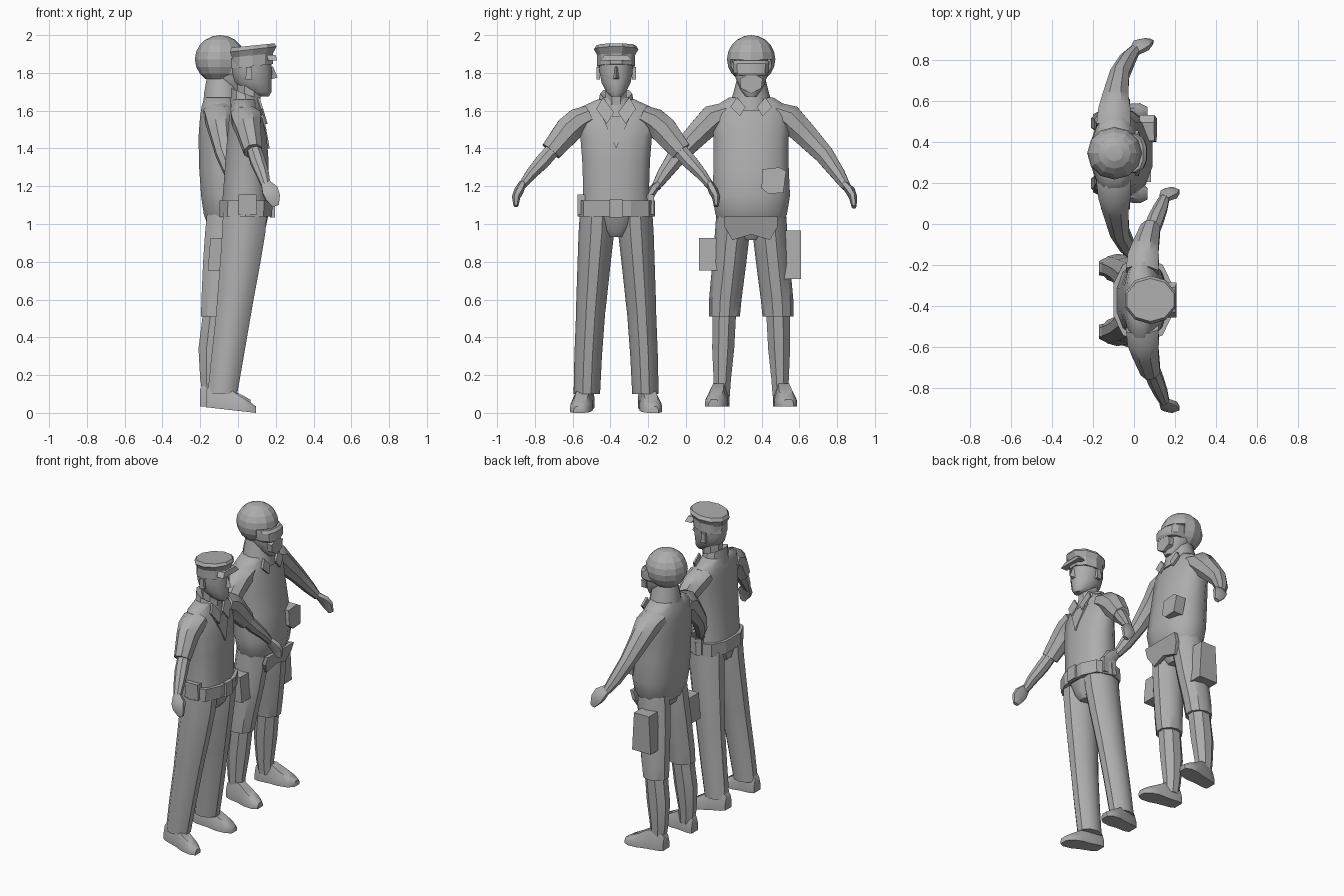
import bpy, bmesh, math
from mathutils import Vector

grey = bpy.data.materials.new("plain_grey")
grey.diffuse_color = (0.42, 0.42, 0.42, 1)


def finish(name, bm, angle=35):
    """Smooth shade below the angle, keep harder edges sharp."""
    bmesh.ops.recalc_face_normals(bm, faces=bm.faces)
    for f in bm.faces:
        f.smooth = True
    for e in bm.edges:
        e.smooth = len(e.link_faces) == 2 and e.calc_face_angle(0) < math.radians(angle)
    me = bpy.data.meshes.new(name)
    bm.to_mesh(me)
    bm.free()
    me.materials.append(grey)
    ob = bpy.data.objects.new(name, me)
    bpy.context.collection.objects.link(ob)
    return ob


def skin(name, rings, angle=35):
    """Bridge a list of point rings and cap both ends."""
    bm = bmesh.new()
    vs = [[bm.verts.new(p) for p in r] for r in rings]
    n = len(vs[0])
    for a, b in zip(vs, vs[1:]):
        for i in range(n):
            bm.faces.new((a[i], a[(i + 1) % n], b[(i + 1) % n], b[i]))
    bm.faces.new(vs[0])
    bm.faces.new(vs[-1])
    return finish(name, bm, angle)


def loft(name, cy, rings, n=12, angle=35, power=1.0):
    """Rings: (z, x back, x front, half width, y offset, z rise from back to front)."""
    out = []
    for r in rings:
        z, x0, x1, w, dy, tilt = (list(r) + [0, 0])[:6]
        ring = []
        for i in range(n):
            t = 2 * math.pi * (i + 0.5) / n
            c, s = math.cos(t), math.sin(t)
            c, s = math.copysign(abs(c) ** power, c), math.copysign(abs(s) ** power, s)
            ring.append(((x0 + x1) / 2 + (x1 - x0) / 2 * c, cy + dy + w * s, z + tilt * c))
        out.append(ring)
    return skin(name, out, angle)


def tube(name, cy, side, path, n=8):
    """Path: (x, y offset, z, radius in x, radius across)."""
    pts = [Vector((p[0], cy + side * p[1], p[2])) for p in path]
    out = []
    for i, p in enumerate(pts):
        t = (pts[min(i + 1, len(pts) - 1)] - pts[max(i - 1, 0)]).normalized()
        u = t.cross(Vector((1, 0, 0))).normalized()
        v = u.cross(t)
        out.append([p + v * path[i][3] * math.cos(a) + u * path[i][4] * math.sin(a)
                    for a in (2 * math.pi * (k + 0.5) / n for k in range(n))])
    return skin(name, out, 40)


def plate(name, cy, yz, x0, x1, lean=0, side=1):
    """Flat outline in y and z, thick from x0 to x1, leaning forward with height."""
    zb = min(z for _, z in yz)
    return skin(name, [[(x + lean * (z - zb), cy + side * y, z) for y, z in yz] for x in (x0, x1)], 20)


def box(name, x0, x1, y0, y1, z0, z1, taper=0.8):
    mx, k = (x0 + x1) / 2, (x1 - x0) / 2 * taper
    return skin(name, [[(x0, y0, z0), (x1, y0, z0), (x1, y1, z0), (x0, y1, z0)],
                       [(mx - k, y0, z1), (mx + k, y0, z1), (mx + k, y1, z1), (mx - k, y1, z1)]], 20)


def shoe(name, cy, side, x0, z0, drop):
    """Sections along x: position, half width, height."""
    out = []
    for x, w, h in ((0, .035, .09), (.03, .045, .125), (.11, .048, .12), (.17, .058, .085),
                    (.23, .052, .055), (.265, .028, .035)):
        y = cy + side * (.155 + .16 * x)
        zb = z0 - drop * x / .265
        out.append([(x0 + x, y + a * w, zb + b * h) for a, b in
                    ((-1, 0), (1, 0), (1, .45), (.6, 1), (-.6, 1), (-1, .45))])
    return skin(name, out, 50)


A, B = -0.37, 0.345          # centre lines of the officer and the soldier
SIDES = ((1, "left"), (-1, "right"))

# ---------- officer in cap ----------
loft("officer_shirt", A, [(1.08, -.09, .17, .185), (1.2, -.08, .165, .18), (1.34, -.07, .165, .185),
                          (1.46, -.06, .155, .195), (1.56, -.05, .13, .21), (1.62, -.04, .10, .19),
                          (1.66, -.03, .10, .10)], 12, 45, .85)
loft("officer_collar", A, [(1.59, -.045, .135, .105, 0, -.02), (1.69, -.04, .115, .085, 0, -.03),
                           (1.67, -.01, .10, .06, 0, -.03)], 10)
loft("officer_neck", A, [(1.58, .0, .12, .06), (1.75, -.01, .13, .06)], 8)
loft("officer_belt", A, [(1.04, -.105, .185, .205), (1.125, -.105, .19, .205)], 10, 25, .8)
loft("officer_pelvis", A, [(.93, -.02, .11, .06), (.97, -.07, .15, .085), (1.06, -.085, .17, .17)], 10)
plate("officer_shirt_opening", A, [(-.075, 1.57), (.075, 1.57), (.035, 1.48), (0, 1.40), (-.035, 1.48)],
      .15, .168, -.18)
plate("officer_buckle", A, [(-.035, 1.035), (.035, 1.035), (.035, 1.13), (-.035, 1.13)], .17, .197)
for y in (-.17, .15):
    box("officer_belt_pouch", .0, .10, A + y - .035, A + y + .05, 1.05, 1.155, .95)
for s, side in SIDES:
    plate(side + "_officer_collar_flap", A, [(.01, 1.59), (.05, 1.53), (.105, 1.61), (.07, 1.67)],
          .145, .157, -.3, s)
    tube(side + "_officer_sleeve", A, s, [(.04, .14, 1.575, .085, .06), (.045, .20, 1.545, .083, .075),
                                          (.055, .25, 1.50, .07, .078), (.08, .345, 1.385, .052, .06)])
    tube(side + "_officer_forearm", A, s, [(.08, .32, 1.41, .04, .042), (.105, .39, 1.33, .042, .042),
                                           (.13, .45, 1.265, .036, .032), (.15, .50, 1.20, .025, .022)])
    tube(side + "_officer_hand", A, s, [(.145, .495, 1.215, .028, .02), (.17, .515, 1.175, .05, .026),
                                        (.185, .53, 1.14, .045, .022), (.20, .53, 1.095, .02, .013)], 6)
    loft(side + "_officer_trouser", A, [(.10, -.165, .0, .07, s * .155), (.30, -.145, .035, .073, s * .148),
                                        (.53, -.12, .075, .077, s * .135), (.56, -.118, .08, .079, s * .133),
                                        (.80, -.10, .125, .088, s * .116), (.95, -.09, .15, .094, s * .105),
                                        (1.06, -.085, .16, .092, s * .10)], 10)
    shoe(side + "_officer_shoe", A, s, -.17, .03, .03)
    box(side + "_officer_ear", .04, .075, A + s * .085, A + s * .105, 1.765, 1.83)
# head, nose, cap
loft("officer_head", A, [(1.675, .11, .165, .03), (1.70, .03, .18, .055), (1.75, -.02, .18, .08),
                         (1.80, -.035, .183, .09), (1.88, -.04, .18, .094)], 12, 50)
skin("officer_nose", [[(.17, A - .02, 1.765), (.21, A, 1.775), (.17, A + .02, 1.765)],
                      [(.175, A - .01, 1.83), (.185, A, 1.835), (.175, A + .01, 1.83)]], 20)
loft("officer_cap_band", A, [(1.835, -.04, .19, .10, 0, .012), (1.90, -.035, .19, .10, 0, .012)], 10, 25)
loft("officer_cap_crown", A, [(1.89, -.035, .19, .098, 0, .012), (1.925, -.05, .21, .118, 0, .015),
                              (1.945, -.04, .20, .105, 0, .012)], 10, 25)
plate("officer_cap_peak", A, [(-.085, 1.865), (.085, 1.865), (.06, 1.895), (-.06, 1.895)], .16, .208, -.3)

# ---------- soldier in helmet ----------
loft("soldier_shirt", B, [(1.0, -.165, .05, .165), (1.05, -.185, .08, .195), (1.15, -.20, .095, .212),
                          (1.3, -.21, .075, .205), (1.46, -.213, .045, .205), (1.56, -.205, .02, .215),
                          (1.625, -.195, .0, .195), (1.67, -.18, -.01, .12)], 12, 45, .88)
loft("soldier_scarf", B, [(1.60, -.19, .02, .125), (1.69, -.185, .01, .095), (1.77, -.17, .0, .075)], 10, 45)
loft("soldier_pelvis", B, [(.915, -.10, .0, .05), (.96, -.15, .03, .10), (1.04, -.165, .05, .165)], 10)
plate("soldier_shirt_tail", B, [(-.14, .985), (-.10, .915), (0, .945), (.10, .915), (.14, .985), (.14, 1.04),
                                (-.14, 1.04)], .02, .045, .3)
plate("soldier_chest_pouch", B, [(.055, 1.19), (.09, 1.16), (.17, 1.165), (.185, 1.28), (.15, 1.30),
                                 (.06, 1.29)], .04, .112, -.1)
for s, side in SIDES:
    plate(side + "_soldier_collar_flap", B, [(.03, 1.62), (.06, 1.57), (.11, 1.62), (.075, 1.67)],
          .02, .036, -.25, s)
    tube(side + "_soldier_sleeve", B, s, [(-.10, .13, 1.59, .09, .06), (-.095, .20, 1.56, .085, .08),
                                          (-.09, .27, 1.49, .068, .07), (-.07, .385, 1.37, .05, .055),
                                          (-.03, .46, 1.265, .042, .04), (.005, .505, 1.195, .028, .025)])
    tube(side + "_soldier_hand", B, s, [(.0, .495, 1.21, .028, .02), (.035, .525, 1.175, .05, .026),
                                        (.055, .54, 1.14, .045, .022), (.08, .545, 1.09, .02, .013)], 6)
    loft(side + "_soldier_trouser", B, [(.51, -.20, -.03, .082, s * .142), (.60, -.198, -.015, .086, s * .137),
                                        (.80, -.19, .02, .09, s * .115), (.95, -.18, .04, .092, s * .10),
                                        (1.05, -.17, .05, .09, s * .095)], 10)
    loft(side + "_soldier_lower_leg", B, [(.09, -.19, -.09, .045, s * .155), (.18, -.205, -.085, .05, s * .153),
                                          (.34, -.215, -.06, .063, s * .148), (.54, -.19, -.04, .068, s * .142)], 8)
    shoe(side + "_soldier_boot", B, s, -.20, .035, .0)
box("left_thigh_pocket", -.16, -.02, B + .17, B + .265, .71, .965)
box("right_thigh_pocket", -.16, -.02, B - .275, B - .17, .755, .925)

# face, mask and goggles
loft("soldier_face", B, [(1.675, -.02, .03, .03), (1.71, -.10, .045, .058), (1.78, -.16, .05, .085),
                         (1.90, -.16, .03, .09)], 10, 45)
plate("soldier_mask", B, [(-.06, 1.77), (-.055, 1.72), (0, 1.69), (.055, 1.72), (.06, 1.77), (0, 1.80)], .02, .055)
loft("soldier_goggles", B, [(1.785, -.10, .058, .085), (1.80, -.10, .066, .095), (1.85, -.10, .062, .098),
                            (1.865, -.10, .045, .095)], 12, 25, .75)

# helmet: faceted dome with the face opening cut away
bm = bmesh.new()
bmesh.ops.create_uvsphere(bm, u_segments=12, v_segments=10, radius=.128)
for v in bm.verts:
    v.co = Vector((v.co.x * 1.04 - .095, v.co.y + B, v.co.z + 1.872))
cut = [f for f in bm.faces if f.calc_center_median().z < 1.77
       or (f.calc_center_median().x > -.04 and f.calc_center_median().z < 1.87)]
bmesh.ops.delete(bm, geom=cut, context='FACES')
helmet = finish("soldier_helmet", bm, 15)
solid = helmet.modifiers.new("thickness", 'SOLIDIFY')
solid.thickness = .012
solid.offset = -1
